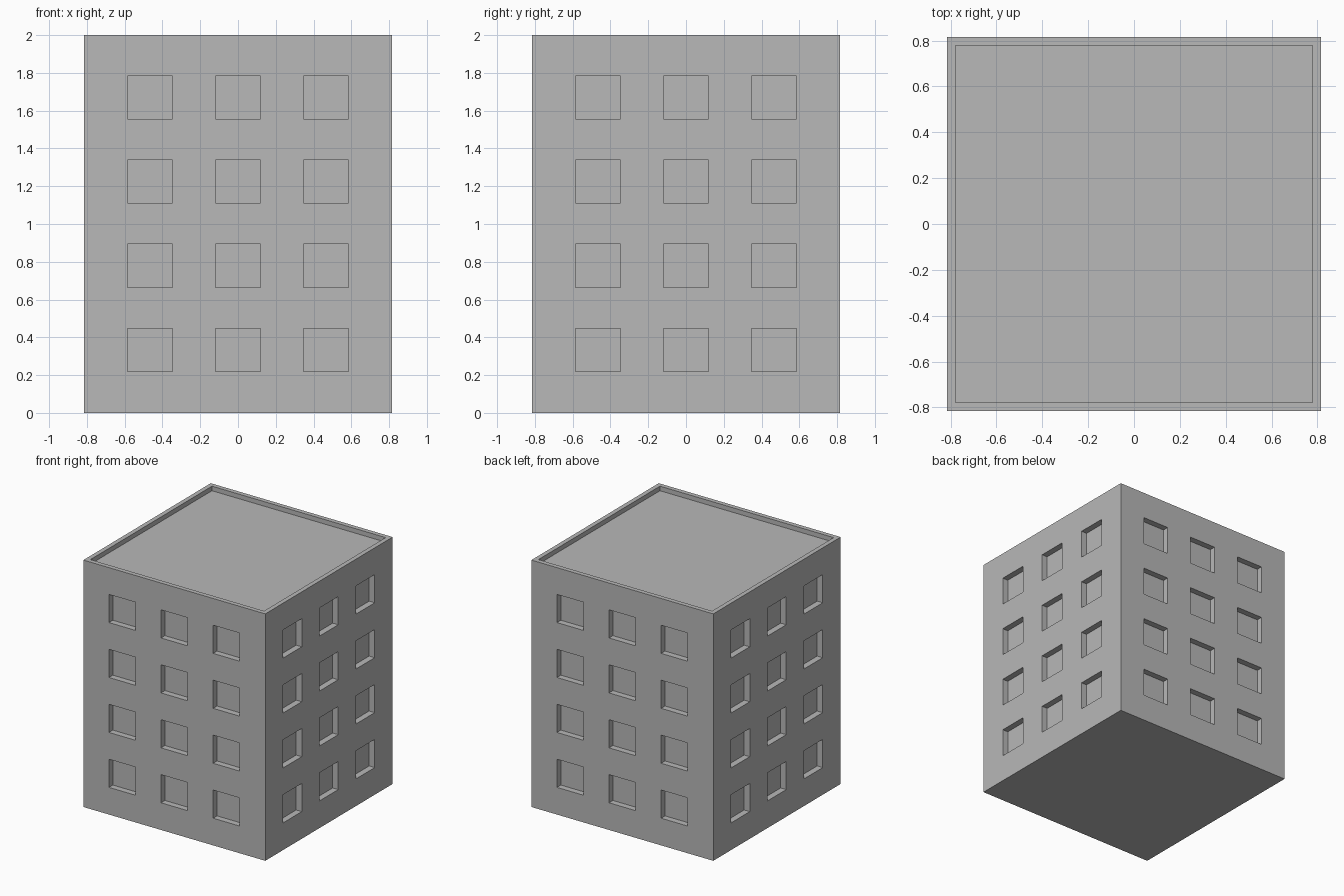
import bpy, bmesh
from mathutils import Vector

cube = bpy.data.objects.get("Cube")
if cube:
    bpy.data.objects.remove(cube, do_unlink=True)

HALF, HEIGHT = 0.815, 2.0
WIN_W, WIN_H, DEPTH = 0.238, 0.228, 0.05
COLUMNS = [-0.467, 0, 0.467]
ROWS = [0.334 + 0.445 * i for i in range(4)]
PARAPET = 0.037

# Plain grey concrete
grey = bpy.data.materials.new("concrete grey")
grey.use_nodes = True
colour = (0.48, 0.48, 0.48, 1)
grey.diffuse_color = colour
grey.node_tree.nodes["Principled BSDF"].inputs["Base Color"].default_value = colour

# Solid block
bm = bmesh.new()
bmesh.ops.create_cube(bm, size=1)
bmesh.ops.scale(bm, vec=(2 * HALF, 2 * HALF, HEIGHT), verts=bm.verts)
bmesh.ops.translate(bm, vec=(0, 0, HEIGHT / 2), verts=bm.verts)


def cut(axis, centres, size):
    """Slice the block at both edges of every window along one axis."""
    normal = Vector([float(i == axis) for i in range(3)])
    for c in centres:
        for edge in (c - size / 2, c + size / 2):
            bmesh.ops.bisect_plane(bm, geom=bm.verts[:] + bm.edges[:] + bm.faces[:],
                                   plane_co=normal * edge, plane_no=normal)


cut(0, COLUMNS, WIN_W)
cut(1, COLUMNS, WIN_W)
cut(2, ROWS, WIN_H)
bm.normal_update()


def near(value, centres):
    return any(abs(value - c) < 0.01 for c in centres)


# Recessed windows on all four walls
windows = []
for f in bm.faces:
    c = f.calc_center_median()
    along = c.y if abs(f.normal.x) > 0.9 else c.x
    if abs(f.normal.z) < 0.1 and near(along, COLUMNS) and near(c.z, ROWS):
        windows.append(f)
inward = [-f.normal.copy() * DEPTH for f in windows]
for f, move in zip(windows, inward):
    pane = bmesh.ops.extrude_face_region(bm, geom=[f])["geom"]
    bmesh.ops.translate(bm, vec=move,
                        verts=[v for v in pane if isinstance(v, bmesh.types.BMVert)])
    bm.faces.remove(f)

# Sunken roof behind a thin parapet, and a plain base
bm.normal_update()
for sign in (1, -1):
    level = HEIGHT if sign > 0 else 0
    flat = [f for f in bm.faces if f.normal.z * sign > 0.9
            and abs(f.calc_center_median().z - level) < 0.001]
    slab = bmesh.ops.dissolve_faces(bm, faces=flat)["region"]
    if sign > 0:
        bmesh.ops.inset_region(bm, faces=slab, thickness=PARAPET, use_even_offset=True)
        roof = bmesh.ops.extrude_face_region(bm, geom=slab)["geom"]
        bmesh.ops.translate(bm, vec=(0, 0, -PARAPET),
                            verts=[v for v in roof if isinstance(v, bmesh.types.BMVert)])
        bmesh.ops.delete(bm, geom=slab, context="FACES_ONLY")

bmesh.ops.recalc_face_normals(bm, faces=bm.faces)
mesh = bpy.data.meshes.new("building_block")
bm.to_mesh(mesh)
bm.free()
mesh.materials.append(grey)
building = bpy.data.objects.new("building_block", mesh)
bpy.context.collection.objects.link(building)
